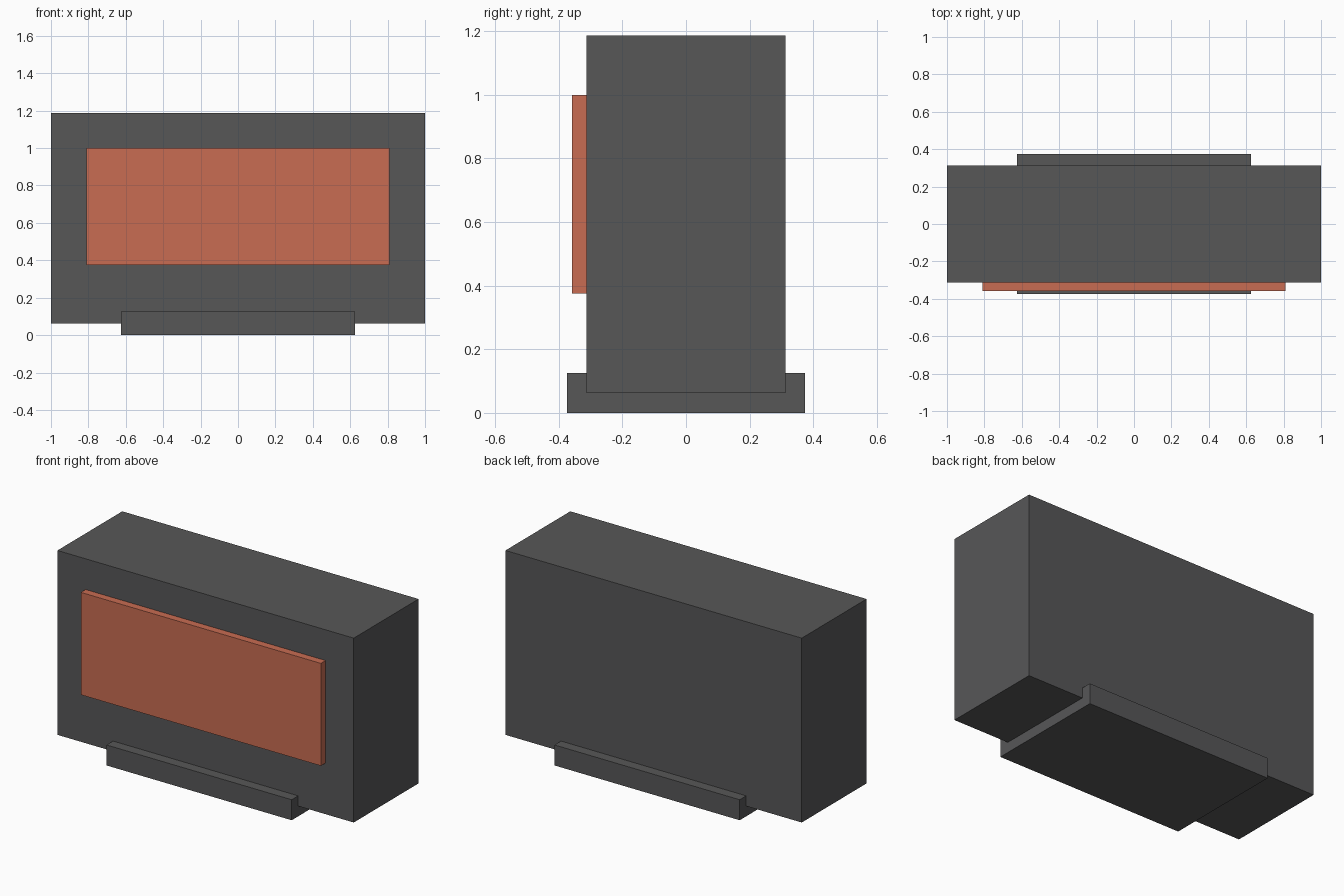
import bpy

# Remove the default cube
cube = bpy.data.objects.get("Cube")
if cube:
    bpy.data.objects.remove(cube, do_unlink=True)


def make_material(name, rgb):
    mat = bpy.data.materials.new(name)
    mat.use_nodes = True
    mat.diffuse_color = (*rgb, 1)
    shader = next(n for n in mat.node_tree.nodes if n.type == "BSDF_PRINCIPLED")
    shader.inputs["Base Color"].default_value = (*rgb, 1)
    return mat


def add_box(name, low, high, mat):
    centre = [(a + b) / 2 for a, b in zip(low, high)]
    bpy.ops.mesh.primitive_cube_add(size=1, location=centre)
    box = bpy.context.object
    box.name = name
    box.scale = [b - a for a, b in zip(low, high)]
    bpy.ops.object.transform_apply(location=False, rotation=False, scale=True)
    box.data.materials.append(mat)
    return box


dark_grey = make_material("dark grey", (0.095, 0.095, 0.097))
orange = make_material("burnt orange", (0.578, 0.15, 0.084))

# Main casing
add_box("casing", (-1, -0.3125, 0.0625), (1, 0.3125, 1.1875), dark_grey)

# Wide foot, with the casing sunk into it
add_box("foot", (-0.625, -0.375, 0), (0.625, 0.375, 0.125), dark_grey)

# Raised front display, slightly embedded in the casing
add_box("display_panel", (-0.81, -0.358, 0.375), (0.81, -0.30, 1.0), orange)
